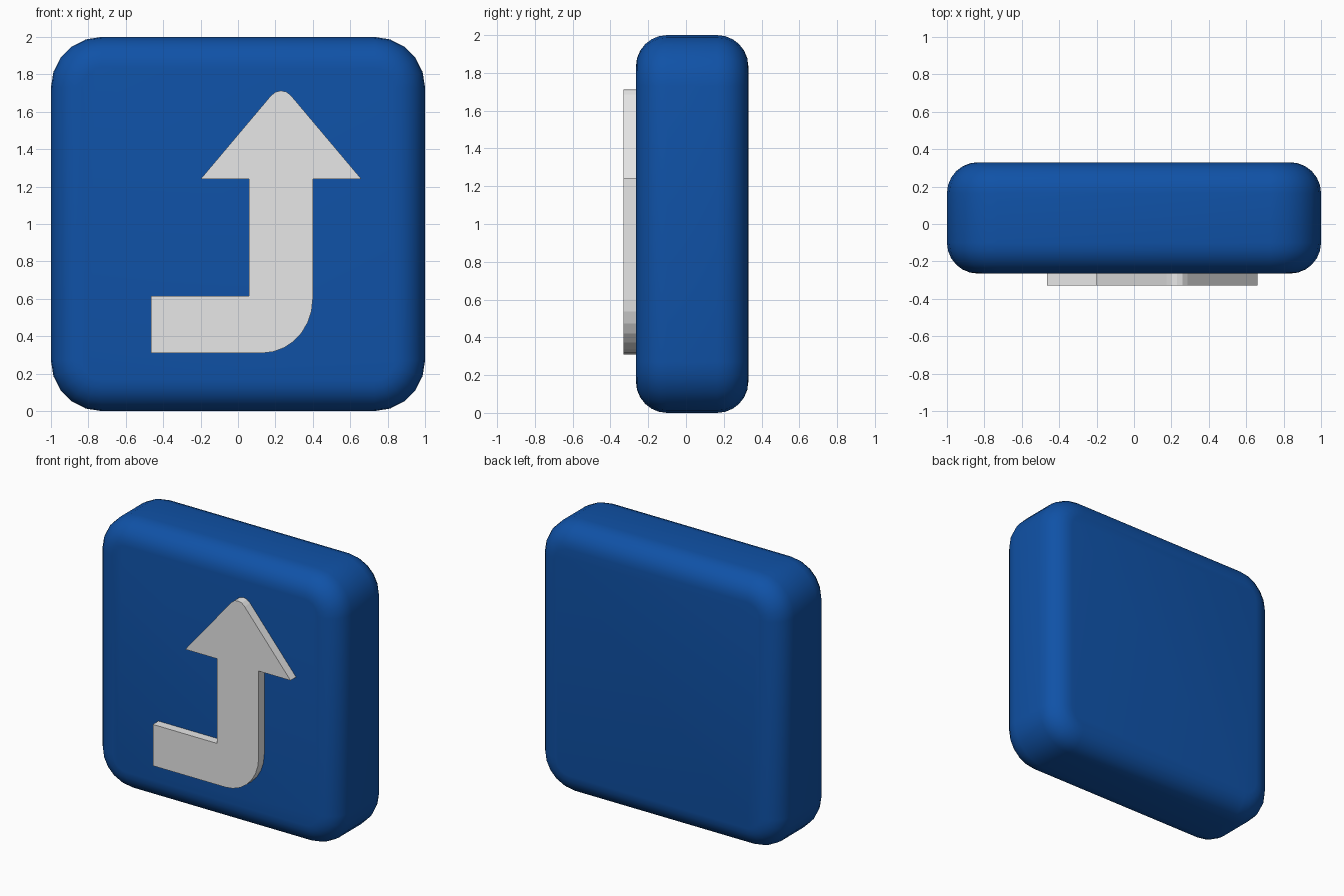
import bpy, bmesh, math

if "Cube" in bpy.data.objects:
    bpy.data.objects.remove(bpy.data.objects["Cube"])


def material(name, rgb):
    m = bpy.data.materials.new(name)
    m.diffuse_color = (*rgb, 1.0)
    m.use_nodes = True
    m.node_tree.nodes["Principled BSDF"].inputs["Base Color"].default_value = m.diffuse_color
    return m


def make_object(name, bm, mat):
    bmesh.ops.recalc_face_normals(bm, faces=bm.faces)
    me = bpy.data.meshes.new(name)
    bm.to_mesh(me)
    bm.free()
    me.materials.append(mat)
    ob = bpy.data.objects.new(name, me)
    bpy.context.collection.objects.link(ob)
    return ob


def arc(cx, cz, rx, rz, a0, a1, n):
    return [(cx + rx * math.cos(math.radians(a0 + (a1 - a0) * i / n)),
             cz + rz * math.sin(math.radians(a0 + (a1 - a0) * i / n)))
            for i in range(n + 1)]


def loft(loops):
    """Bridge equal rings of 3D points and cap both ends."""
    bm = bmesh.new()
    rings = [[bm.verts.new(p) for p in loop] for loop in loops]
    n = len(rings[0])
    for a, b in zip(rings, rings[1:]):
        for i in range(n):
            j = (i + 1) % n
            bm.faces.new((a[i], a[j], b[j], b[i]))
    bm.faces.new(rings[0])
    bm.faces.new(rings[-1])
    return bm


blue = material("sign blue", (0.005, 0.084, 0.386))
grey = material("light grey", (0.8, 0.8, 0.8))

# Rounded sign block: rounded-square rings, inset along a quarter-round edge
FRONT, BACK, CORNER, EDGE, SEG = -0.265, 0.33, 0.27, 0.165, 6


def square_ring(inset, y):
    c, r = 1 - CORNER, CORNER - inset
    pts = []
    for k, (sx, sz) in enumerate([(1, 1), (-1, 1), (-1, -1), (1, -1)]):
        pts += arc(sx * c, 1 + sz * c, r, r, 90 * k, 90 * k + 90, 5)
    return [(x, y, z) for x, z in pts]


edge = [(EDGE * (1 - math.sin(t)), EDGE * (1 - math.cos(t)))
        for t in (math.pi / 2 * i / SEG for i in range(SEG + 1))]
rings = [square_ring(i, FRONT + d) for i, d in edge]
rings += [square_ring(i, BACK - d) for i, d in reversed(edge)]
block = make_object("sign_block", loft(rings), blue)

# Raised turn arrow on the front
outline = [(-0.465, 0.31)]
outline += arc(0.13, 0.60, 0.27, 0.29, -90, 0, 7)
outline += [(0.40, 1.24), (0.66, 1.24)]
outline += [(0.285, 1.685), (0.26, 1.706), (0.23, 1.713), (0.20, 1.706), (0.175, 1.685)]
outline += [(-0.20, 1.24), (0.06, 1.24), (0.06, 0.615), (-0.465, 0.615)]
arrow = make_object("turn_arrow",
                    loft([[(x, y, z) for x, z in outline] for y in (-0.33, -0.255)]), grey)

# Smooth shading on the block only; the arrow keeps flat faces
bpy.ops.object.select_all(action='DESELECT')
block.select_set(True)
bpy.context.view_layer.objects.active = block
bpy.ops.object.shade_smooth_by_angle(angle=math.radians(40))
